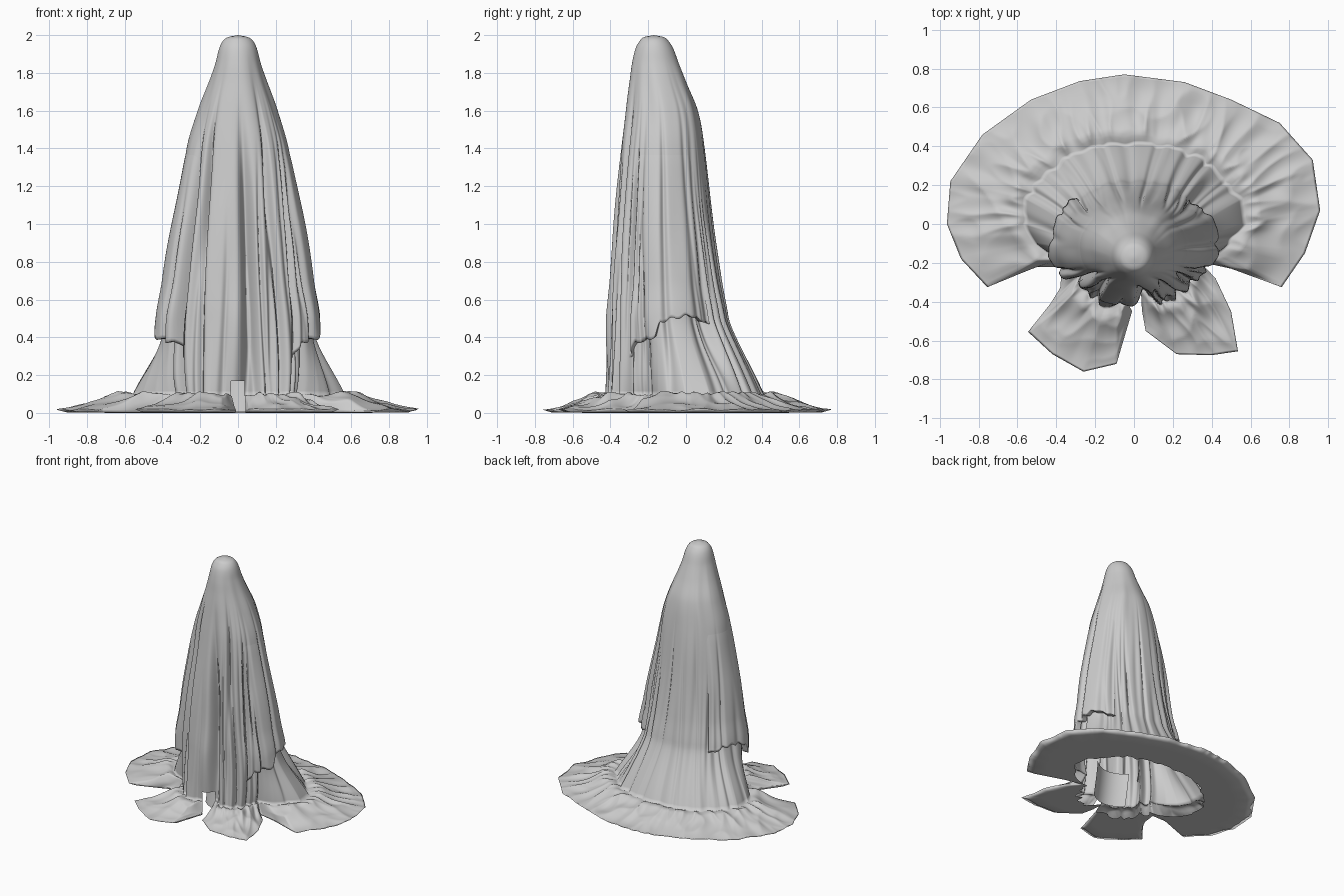
import bpy, bmesh, math, random
from mathutils import Vector, noise

if "Cube" in bpy.data.objects:
    bpy.data.objects.remove(bpy.data.objects["Cube"])

random.seed(7)
N, ROWS, FLOOR = 540, 100, 30
BASE_Z = 0.09

# z, half width, front y, back y of the standing drape
PROFILE = [(0.0, .44, -.43, .30), (.5, .405, -.42, .225), (.7, .378, -.405, .185),
           (1.0, .335, -.38, .14), (1.4, .268, -.34, .095), (1.6, .205, -.315, .06),
           (1.75, .15, -.295, .0), (1.85, .118, -.283, -.04), (1.93, .098, -.265, -.07),
           (1.97, .078, -.243, -.095), (1.99, .05, -.22, -.12), (2.0, 0, -.17, -.17)]
# angle, x, y where the drape meets the floor (one side, mirrored)
BASE = [(-90, 0, -.40), (-85, .04, -.41), (-78, .09, -.43), (-70, .15, -.43), (-58, .22, -.40),
        (-48, .27, -.35), (-38, .30, -.29), (-28, .32, -.22), (-22, .33, -.19), (-18, .36, -.18),
        (-12, .43, -.15), (-6, .50, -.10), (4, .57, .0), (20, .56, .13), (38, .48, .25),
        (55, .35, .35), (72, .19, .41), (90, 0, .42)]
# outer edge of the pooled cloth, at the same angles
EDGE_R = [(0, -.42), (.04, -.44), (.06, -.55), (.22, -.67), (.40, -.675), (.535, -.655), (.50, -.45),
          (.42, -.28), (.34, -.195), (.50, -.23), (.76, -.325), (.88, -.15), (.958, .07), (.92, .33),
          (.75, .52), (.50, .64), (.26, .73), (-.05, .77)]
EDGE_L = [(0, -.42), (-.01, -.45), (-.09, -.72), (-.26, -.76), (-.42, -.67), (-.545, -.555), (-.43, -.41),
          (-.38, -.33), (-.37, -.22), (-.50, -.22), (-.755, -.325), (-.89, -.18), (-.963, .0), (-.945, .22),
          (-.78, .46), (-.53, .64), (-.28, .735), (-.05, .77)]
# sleeve hem: angle, z
HEM = [(-42, .30), (-34, .37), (-12, .40), (-7, .48), (5, .50), (20, .515), (36, .485), (44, .47)]


def smooth(a, b, x):
    t = min(1, max(0, (x - a) / (b - a)))
    return t * t * (3 - 2 * t)


def lookup(table, x, curved=False):
    i = 0
    while i < len(table) - 2 and x > table[i + 1][0]:
        i += 1
    a, b = table[i], table[i + 1]
    d = b[0] - a[0]
    t = min(1, max(0, (x - a[0]) / d))
    if not curved:
        return [p + (q - p) * t for p, q in zip(a[1:], b[1:])]
    pa, nb = table[max(i - 1, 0)], table[min(i + 2, len(table) - 1)]
    out = []
    for k in range(1, len(a)):
        m0 = (b[k] - pa[k]) / (b[0] - pa[0]) * d
        m1 = (nb[k] - a[k]) / (nb[0] - a[0]) * d
        out.append((2*t**3 - 3*t*t + 1) * a[k] + (t**3 - 2*t*t + t) * m0
                   + (3*t*t - 2*t**3) * b[k] + (t**3 - t*t) * m1)
    return out


def split(th):
    return (th, 1) if th <= 90 else (180 - th, -1)


# hanging folds: angle, width, depth, starting height
FOLDS = [(-84, 5, .075, 1.7), (-122, 3, .045, 1.8), (-56, 3, .04, 1.8), (-68, 2, .03, 1.5),
         (-38, 2.5, .045, 1.7), (218, 2.5, .045, 1.7), (-102 + 360, 2, .015, 1.2)]
for k in range(44):
    ang = random.uniform(-90, 270)
    depth = random.uniform(.008, .034) * (.55 if 35 < ang < 145 else 1)
    FOLDS.append((ang, random.uniform(1.5, 4.5), depth, random.uniform(1.0, 1.9)))


def fold(th, z):
    total = 0
    for k, (a, w, d, start) in enumerate(FOLDS):
        if z > start:
            continue
        diff = (th - a - 2.5 * math.sin(z * 2.3 + k) + 180) % 360 - 180
        if abs(diff) < 3 * w:
            total += d * smooth(start, start - .8, z) * math.exp(-(diff / w) ** 2)
    return min(total, .1)


def body_point(th, z, offset=0.0, tuck=True):
    phi, side = split(th)
    w, f, b = lookup(PROFILE, z, True)
    c, s = math.cos(math.radians(th)), math.sin(math.radians(th))
    p = Vector((w * 1.015 * c, (f + b) / 2 + (b - f) / 2 * 1.02 * s, z))
    if z < .5:
        bx, by = lookup(BASE, phi)
        p = p.lerp(Vector((bx * side, by, z)), min(1, ((.5 - z) / (.5 - BASE_Z)) ** 1.4))
    d = Vector((c, s, 0))
    inset = fold(th, z)
    if tuck:    # under-robe sits behind the sleeves
        inset += .03 * smooth(-44, -34, phi) * smooth(48, 38, phi) * smooth(1.1, .6, z) * smooth(.1, .4, z)
    inset += .012 * noise.noise(Vector((c * 2.5, s * 2.5, z * 2))) * smooth(1.95, 1.6, z)
    return p + d * (offset - inset)


def floor_point(th, t, base):
    phi, side = split(th)
    edge = EDGE_R if side > 0 else EDGE_L
    ex, ey = lookup([(k[0],) + e for k, e in zip(BASE, edge)], phi)
    p = base.lerp(Vector((ex, ey, 0)), t)
    reach = min(1, math.hypot(ex - base.x, ey - base.y) / .2)
    ridge = 1 - 2.2 * abs(noise.noise(Vector((p.x * 5, p.y * 5, 3))))
    c, s = math.cos(math.radians(th)), math.sin(math.radians(th))
    rad = 1 - 2.5 * abs(noise.noise(Vector((c * 7, s * 7, t * 1.3))))
    env = min(1, t * 5) * (1 - .75 * t) * reach
    z = BASE_Z * (1 - t) ** 1.5 + .012 + env * (.024 * ridge + .024 * rad)
    p.z = max(.012 - .006 * t, z - .012 * (1 - min(1, t * 8)))
    return p


def make_grid(name, rows, closed, keep=lambda i, p: True):
    bm = bmesh.new()
    vs = [[bm.verts.new(p) for p in row] for row in rows]
    n = len(rows[0])
    for j in range(len(rows) - 1):
        for i in range(n if closed else n - 1):
            k = (i + 1) % n
            if keep(i, rows[j][i]):
                bm.faces.new((vs[j][i], vs[j + 1][i], vs[j + 1][k], vs[j][k]))
    bmesh.ops.remove_doubles(bm, verts=bm.verts, dist=.0002)
    bmesh.ops.delete(bm, geom=[v for v in bm.verts if not v.link_faces], context='VERTS')
    bmesh.ops.recalc_face_normals(bm, faces=bm.faces)
    me = bpy.data.meshes.new(name)
    bm.to_mesh(me)
    bm.free()
    for poly in me.polygons:
        poly.use_smooth = True
    ob = bpy.data.objects.new(name, me)
    bpy.context.collection.objects.link(ob)
    return ob


# Main cloth: standing drape, crumpled pool and its flat underside
angles = [-90 + 360 * i / N for i in range(N)]
rows = []
for j in range(ROWS + 1):
    z = 2 - (2 - BASE_Z) * (j / ROWS) ** 1.4
    rows.append([Vector((0, -.17, 2)) if j == 0 else body_point(a, z) for a in angles])
base = rows[-1]
for j in range(1, FLOOR + 1):
    rows.append([floor_point(a, j / FLOOR, b) for a, b in zip(angles, base)])
edge = rows[-1]
for t in (.15, .4, .7, 1):
    rows.append([Vector((e.x + (b.x - e.x) * t, e.y + (b.y - e.y) * t, .002 * (1 - t)))
                 for e, b in zip(edge, base)])
make_grid("draped_cloth", rows, True,
          lambda i, p: not (split(angles[i])[0] < -85 and p.z < .18))

# Side sleeves: outer layer ending in a loose hem
for name, side in (("right_sleeve", 1), ("left_sleeve", -1)):
    cols = [-42 + 86 * i / 90 for i in range(91)]
    rows = []
    for j in range(61):
        row = []
        for phi in cols:
            hem = lookup(HEM, phi)[0] + .008 * math.sin(phi * .5)
            u = j / 56
            z = 1.5 + (hem - 1.5) * min(u, 1)
            off = .016 * smooth(-42, -30, phi) * smooth(44, 38, phi) * smooth(1.5, .8, z)
            off += .008 * smooth(.7, .5, z) - .006 * smooth(1.3, 1.5, z)
            if u > 1:   # rolled hem
                off -= .045 * (u - 1) / (4 / 56)
                z += .006 * (u - 1) * 14
            row.append(body_point(phi if side > 0 else 180 - phi, z, off, False))
        rows.append(row)
    make_grid(name, rows, False)

# Inner panel seen through the front opening
rows = []
for j in range(13):
    z = .26 * (1 - j / 12)
    rows.append([Vector((x, -.27 - .25 * (.26 - z) ** 1.3 + 3 * (x - .03) ** 2, z + .004))
                 for x in [-.12 + .3 * i / 16 for i in range(17)]])
make_grid("inner_panel", rows, False)
